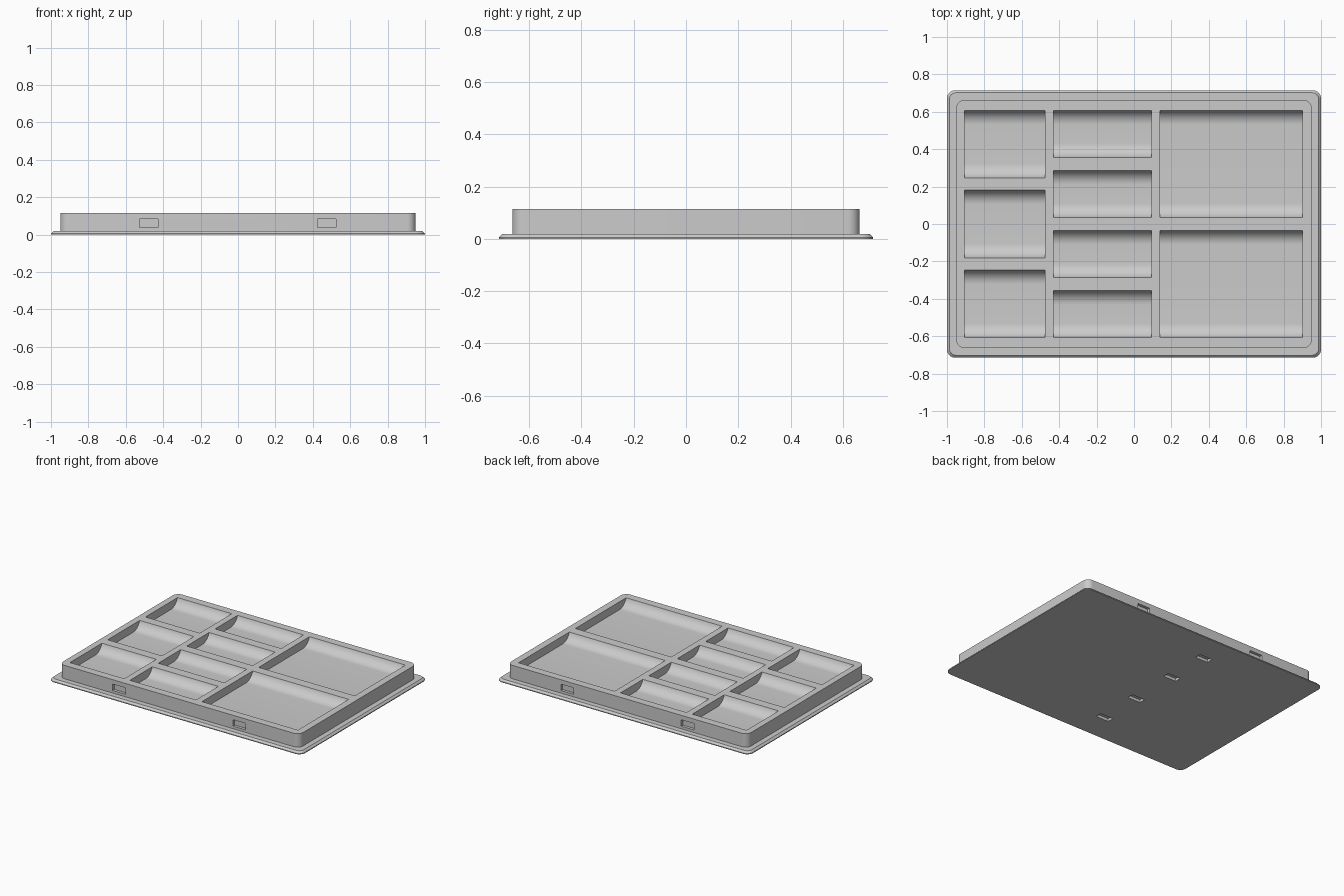
import bpy, bmesh, math

cube = bpy.data.objects.get("Cube")
if cube:
    bpy.data.objects.remove(cube, do_unlink=True)

# Single flat grey
grey = bpy.data.materials.new("tray_grey")
grey.use_nodes = True
colour = (0.6, 0.6, 0.6, 1)
grey.diffuse_color = colour
grey.node_tree.nodes["Principled BSDF"].inputs["Base Color"].default_value = colour


def rounded_rect(hx, hy, r, steps=8):
    """Counter-clockwise outline with rounded corners."""
    pts = []
    for k, (sx, sy) in enumerate([(1, 1), (-1, 1), (-1, -1), (1, -1)]):
        for i in range(steps + 1):
            a = math.pi / 2 * (k + i / steps)
            pts.append((sx * (hx - r) + r * math.cos(a),
                        sy * (hy - r) + r * math.sin(a)))
    return pts


def finish(name, bm):
    bmesh.ops.recalc_face_normals(bm, faces=bm.faces[:])
    mesh = bpy.data.meshes.new(name)
    bm.to_mesh(mesh)
    bm.free()
    mesh.materials.append(grey)
    obj = bpy.data.objects.new(name, mesh)
    bpy.context.collection.objects.link(obj)
    return obj


# Tray solid: chamfered base flange with a raised block, as stacked outlines
bm = bmesh.new()
rings = []
for hx, hy, r, z in [(1, 0.715, 0.045, 0), (1, 0.715, 0.045, 0.006),
                     (0.987, 0.702, 0.035, 0.019), (0.95, 0.664, 0.045, 0.019),
                     (0.95, 0.664, 0.045, 0.115)]:
    rings.append([bm.verts.new((x, y, z)) for x, y in rounded_rect(hx, hy, r)])
for low, high in zip(rings, rings[1:]):
    n = len(low)
    for i in range(n):
        j = (i + 1) % n
        bm.faces.new((low[i], low[j], high[j], high[i]))
bm.faces.new(rings[0])
bm.faces.new(rings[-1])
tray = finish("compartment_tray", bm)

# Cutters, gathered in one mesh
cut = bmesh.new()
TOP, DEPTH, RADIUS = 0.115, 0.057, 0.08
SWEEP = math.acos(1 - DEPTH / RADIUS)
RUN = RADIUS * math.sin(SWEEP)


def pocket(x0, x1, y0, y1):
    """Shallow scoop with floor curving up at its front and back ends."""
    profile = [(y0, TOP + 0.05)]
    steps = 12
    for i in range(steps + 1):
        a = SWEEP * (1 - i / steps)
        profile.append((y0 + RUN - RADIUS * math.sin(a),
                        TOP - DEPTH + RADIUS * (1 - math.cos(a))))
    profile += [(y0 + y1 - y, z) for y, z in reversed(profile)]
    a_side = [cut.verts.new((x0, y, z)) for y, z in profile]
    b_side = [cut.verts.new((x1, y, z)) for y, z in profile]
    cut.faces.new(a_side)
    cut.faces.new(b_side)
    for i in range(len(profile)):
        j = (i + 1) % len(profile)
        cut.faces.new((a_side[i], a_side[j], b_side[j], b_side[i]))


def box(cx, cy, cz, sx, sy, sz):
    verts = bmesh.ops.create_cube(cut, size=1)["verts"]
    bmesh.ops.scale(cut, vec=(sx, sy, sz), verts=verts)
    bmesh.ops.translate(cut, vec=(cx, cy, cz), verts=verts)


# Columns of pockets: x range, count, gap between pockets
END = 0.608
for x0, x1, count, gap in [(-0.905, -0.475, 3, 0.065),
                           (-0.43, 0.093, 4, 0.068),
                           (0.14, 0.9, 2, 0.068)]:
    length = (2 * END - gap * (count - 1)) / count
    for i in range(count):
        y0 = -END + i * (length + gap)
        pocket(x0, x1, y0, y0 + length)

# Latch slots in the front and back walls
for side in (-1, 1):
    for x in (-0.477, 0.475):
        box(x, side * 0.664, 0.06, 0.1, 0.04, 0.046)

# Slots in the underside
for y in (-0.5, -0.18, 0.18, 0.5):
    box(-0.17, y, 0, 0.1, 0.046, 0.04)

cutter = finish("pocket_cutter", cut)
cutter.hide_render = True

# Cut the tray and drop the helper
mod = tray.modifiers.new("pockets", "BOOLEAN")
mod.operation = "DIFFERENCE"
mod.solver = "EXACT"
mod.object = cutter
bpy.context.view_layer.objects.active = tray
for obj in bpy.context.selected_objects:
    obj.select_set(False)
tray.select_set(True)
bpy.ops.object.modifier_apply(modifier=mod.name)
bpy.data.objects.remove(cutter, do_unlink=True)
bpy.ops.object.shade_smooth_by_angle(angle=math.radians(30))
